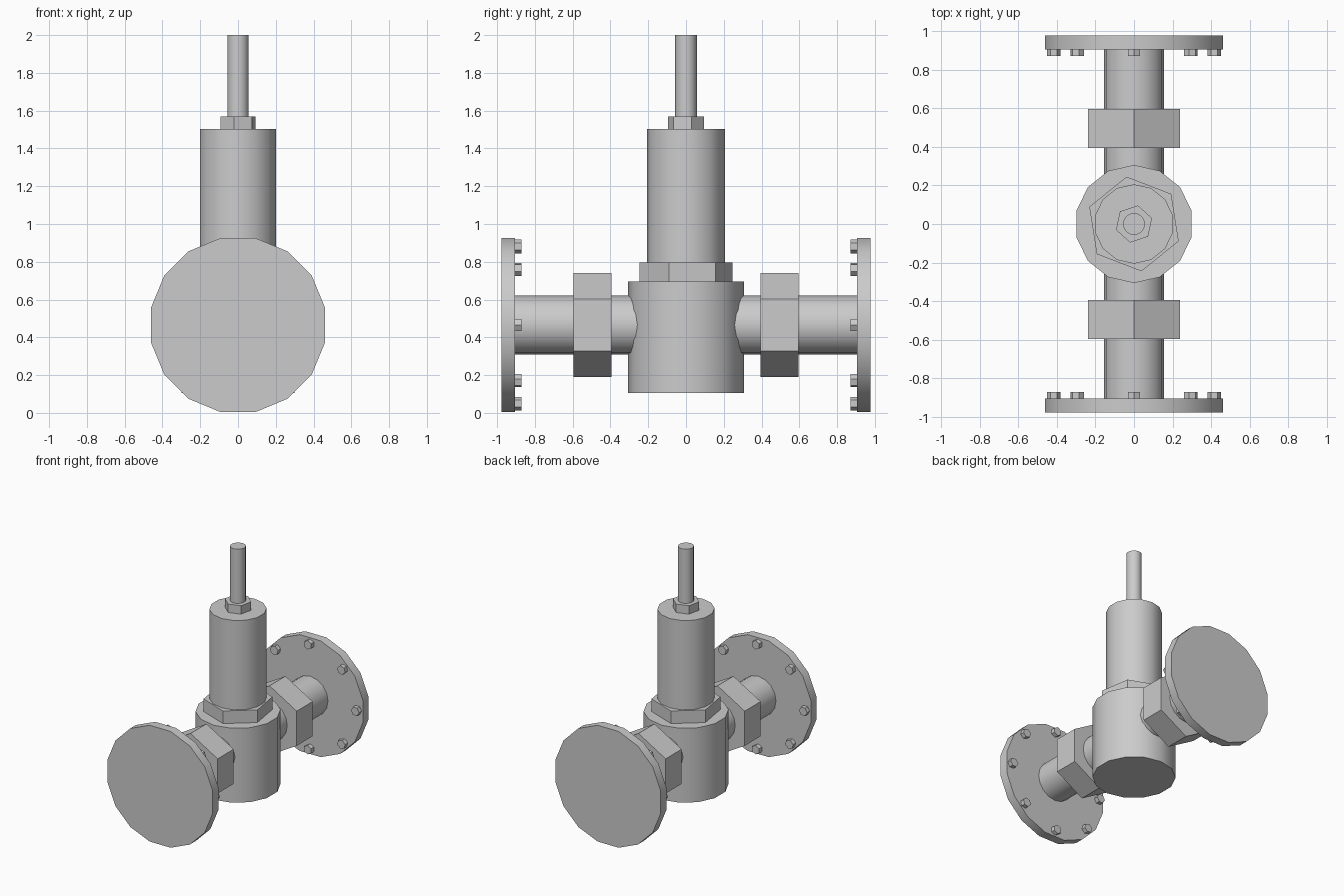
import bpy
import bmesh
from math import sin, cos, pi, radians
from mathutils import Vector

cube = bpy.data.objects.get("Cube")
if cube:
    bpy.data.objects.remove(cube, do_unlink=True)

# One plain grey metal
metal = bpy.data.materials.new("grey metal")
metal.use_nodes = True
GREY = (0.6, 0.6, 0.6, 1)
metal.diffuse_color = GREY
metal.node_tree.nodes["Principled BSDF"].inputs["Base Color"].default_value = GREY

PIPE_Z = 0.465


def prism(name, sides, radius, start, end, turn=0.0, axis="z", centre=(0, 0)):
    """Regular prism along z or y; turn is the angle of its first corner in degrees."""
    bm = bmesh.new()
    ring = []
    for i in range(sides):
        a = radians(turn) + 2 * pi * i / sides
        u, v = centre[0] + radius * cos(a), centre[1] + radius * sin(a)
        ring.append(bm.verts.new((u, v, start) if axis == "z" else (u, start, v)))
    base = bm.faces.new(ring)
    cap = bmesh.ops.extrude_face_region(bm, geom=[base], use_keep_orig=True)["geom"]
    length = end - start
    move = Vector((0, 0, length)) if axis == "z" else Vector((0, length, 0))
    bmesh.ops.translate(bm, vec=move,
                        verts=[g for g in cap if isinstance(g, bmesh.types.BMVert)])
    bmesh.ops.recalc_face_normals(bm, faces=bm.faces)
    mesh = bpy.data.meshes.new(name)
    bm.to_mesh(mesh)
    bm.free()
    mesh.materials.append(metal)
    obj = bpy.data.objects.new(name, mesh)
    bpy.context.collection.objects.link(obj)
    bpy.ops.object.select_all(action="DESELECT")
    obj.select_set(True)
    bpy.context.view_layer.objects.active = obj
    bpy.ops.object.shade_smooth_by_angle(angle=radians(30))
    return obj


# Upright valve: body, bonnet nut, bonnet, packing nut, stem
prism("valve_body", 14, 0.306, 0.105, 0.695, turn=90)
prism("bonnet_nut", 6, 0.248, 0.695, 0.795, turn=39)
prism("bonnet", 14, 0.206, 0.795, 1.503, turn=90)
prism("packing_nut", 6, 0.098, 1.503, 1.57, turn=18)
prism("stem", 14, 0.057, 1.57, 2.0, turn=90)

# Pipe running front to back through the body
prism("pipe", 16, 0.156, -0.905, 0.905, axis="y", centre=(0, PIPE_Z))

# Each end: union nut, flange and a ring of bolts on the flange's inner face
for side, s in (("front", -1), ("back", 1)):
    prism(side + "_union_nut", 6, 0.275, s * 0.395, s * 0.595, turn=90,
          axis="y", centre=(0, PIPE_Z))
    prism(side + "_flange", 16, 0.47, s * 0.905, s * 0.976, turn=11.25,
          axis="y", centre=(0, PIPE_Z))
    for i in range(8):
        a = i * pi / 4
        spot = (0.416 * cos(a), PIPE_Z + 0.416 * sin(a))
        prism(f"{side}_bolt_{i + 1}", 6, 0.036, s * 0.872, s * 0.905,
              turn=45 * i, axis="y", centre=spot)
